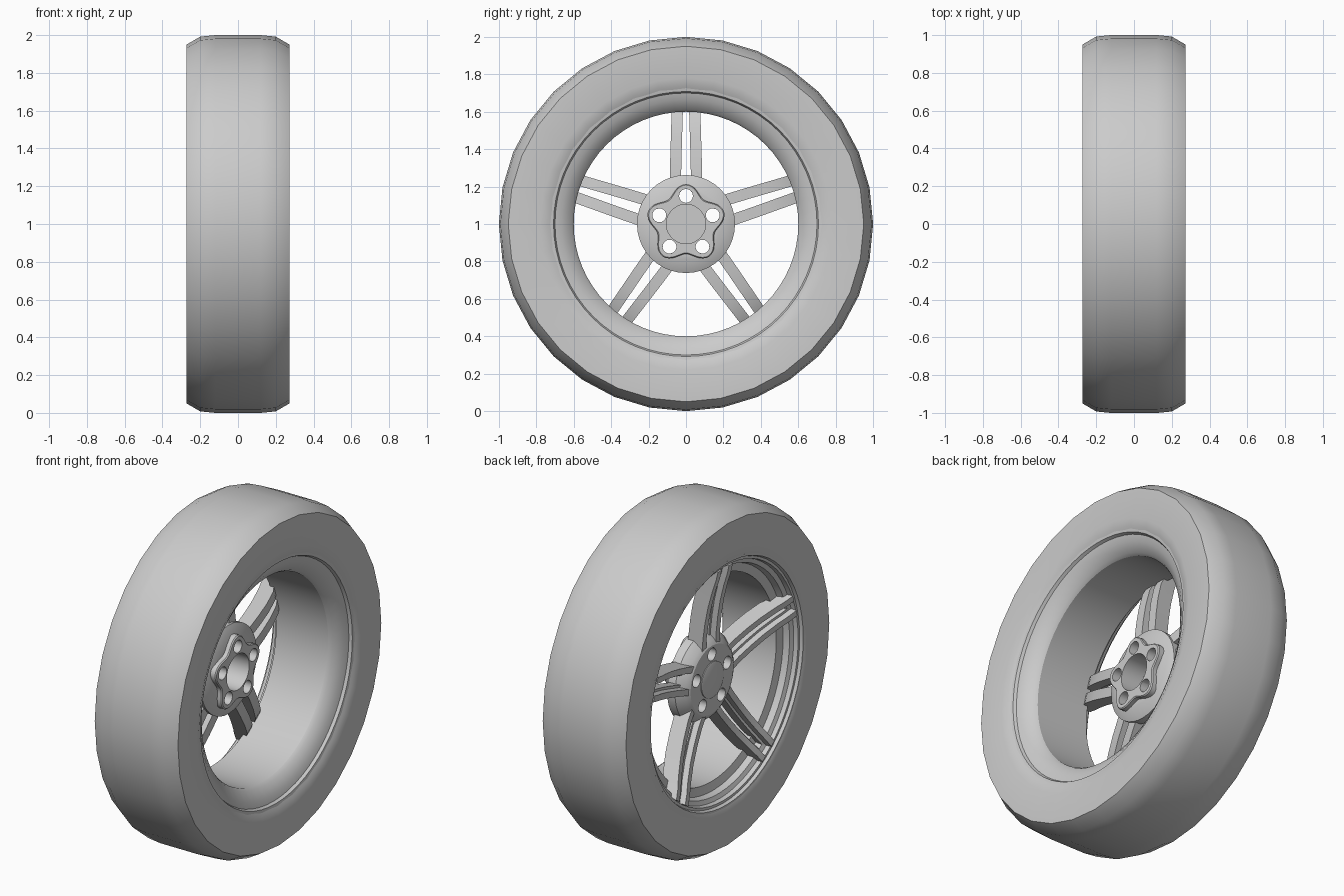
import bpy, bmesh, math
from mathutils import Matrix

if "Cube" in bpy.data.objects:
    bpy.data.objects.remove(bpy.data.objects["Cube"], do_unlink=True)

grey = bpy.data.materials.new("plain grey")
grey.use_nodes = True
grey.diffuse_color = (0.6, 0.6, 0.6, 1)
grey.node_tree.nodes["Principled BSDF"].inputs["Base Color"].default_value = (0.6, 0.6, 0.6, 1)

AXLE = 1.0   # height of the wheel axis
COUNT = 5    # spokes and bolt holes


def finish(name, bm, angle=30):
    """Turn a bmesh built around the x axis into a shaded object at axle height."""
    bmesh.ops.remove_doubles(bm, verts=bm.verts, dist=0.0001)
    bmesh.ops.recalc_face_normals(bm, faces=bm.faces)
    bm.transform(Matrix.Translation((0, 0, AXLE)))
    mesh = bpy.data.meshes.new(name)
    bm.to_mesh(mesh)
    bm.free()
    mesh.materials.append(grey)
    obj = bpy.data.objects.new(name, mesh)
    bpy.context.collection.objects.link(obj)
    shade(obj, angle)
    return obj


def shade(obj, angle):
    bpy.ops.object.select_all(action='DESELECT')
    obj.select_set(True)
    bpy.context.view_layer.objects.active = obj
    bpy.ops.object.shade_smooth_by_angle(angle=math.radians(angle))


def bridge(bm, rings, closed=False):
    """Skin rings of vertices; cap the ends when the strip is open."""
    n = len(rings[0])
    pairs = list(zip(rings, rings[1:]))
    if closed:
        pairs.append((rings[-1], rings[0]))
    for a, b in pairs:
        for i in range(n):
            j = (i + 1) % n
            bm.faces.new((a[i], a[j], b[j], b[i]))
    if not closed:
        bm.faces.new(rings[0])
        bm.faces.new(rings[-1])


def lathe(name, profile, sides, closed=False, angle=30):
    """Revolve (x, radius) points around the wheel axis."""
    bm = bmesh.new()
    turns = [math.tau * i / sides for i in range(sides)]
    rings = [[bm.verts.new((x, r * math.cos(t), r * math.sin(t))) for t in turns]
             for x, r in profile]
    bridge(bm, rings, closed)
    return finish(name, bm, angle)


def cut(target, cutters):
    """Subtract the cutters from the target and discard them."""
    for cutter in cutters:
        mod = target.modifiers.new("cut", 'BOOLEAN')
        mod.operation = 'DIFFERENCE'
        mod.solver = 'EXACT'
        mod.object = cutter
        bpy.ops.object.select_all(action='DESELECT')
        bpy.context.view_layer.objects.active = target
        bpy.ops.object.modifier_apply(modifier=mod.name)
    shade(target, 30)


# Tyre: tread, bevelled shoulders and flat sidewalls
half = [(0.12, 1.0), (0.2, 0.992), (0.272, 0.95), (0.272, 0.78), (0.262, 0.74), (0.25, 0.715)]
tyre = [(-x, r) for x, r in reversed(half)] + half
tyre[0:2] = [(-0.262, 0.715), (-0.27, 0.73)]
lathe("tyre", tyre, 32, closed=True, angle=32)

# Rim: stepped outer lip, straight barrel and flared inner lip
rim = [(-0.24, 0.735), (-0.268, 0.725), (-0.268, 0.712), (-0.25, 0.705), (-0.25, 0.69),
       (-0.225, 0.685), (-0.215, 0.66), (-0.18, 0.65), (-0.17, 0.6), (0.17, 0.6),
       (0.19, 0.612), (0.225, 0.665), (0.235, 0.7), (0.252, 0.708), (0.256, 0.73), (0.22, 0.74)]
lathe("rim", rim, 64, closed=True)

# Hub: tapered body with a back shoulder
hub = lathe("hub", [(-0.17, 0.2), (-0.155, 0.225), (-0.11, 0.26), (-0.06, 0.262), (-0.03, 0.2)], 40)

# Mounting flange: lobed plate on the back of the hub
bm = bmesh.new()
lobes = []
for x in (-0.06, -0.006, 0.0):
    ring = []
    for i in range(80):
        t = math.tau * i / 80
        r = 0.187 + 0.027 * math.cos(COUNT * (t - math.pi / 2)) - (0.006 if x == 0 else 0)
        ring.append(bm.verts.new((x, r * math.cos(t), r * math.sin(t))))
    lobes.append(ring)
bridge(bm, lobes)
flange = finish("mounting_flange", bm)

# Bolt holes right through, centre bore open only at the back
cutters = [lathe("bore_cutter", [(-0.14, 0.105), (0.1, 0.105)], 40)]
for k in range(COUNT):
    t = math.pi / 2 + math.tau * k / COUNT
    hole = lathe("bolt_cutter", [(-0.3, 0.037), (0.1, 0.037)], 20)
    hole.location = (0, 0.15 * math.cos(t), 0.15 * math.sin(t))
    cutters.append(hole)
bpy.context.view_layer.update()
for part in (hub, flange):
    cut(part, cutters)
for cutter in cutters:
    bpy.data.objects.remove(cutter, do_unlink=True)

# Centre cap on the outer face
lathe("centre_cap", [(-0.178, 0.098), (-0.175, 0.105), (-0.16, 0.105)], 40)

# Spokes: five pairs of curved bars, each with a set-back inner ledge
# stations: radius, front x, back x, outer half spread
stations = [(0.17, -0.163, -0.07, 0.088), (0.26, -0.166, -0.075, 0.086),
            (0.36, -0.178, -0.085, 0.084), (0.46, -0.196, -0.1, 0.081),
            (0.56, -0.222, -0.125, 0.078), (0.63, -0.245, -0.165, 0.076),
            (0.685, -0.258, -0.2, 0.075)]
for k in range(COUNT):
    for side, label in ((-1, "a"), (1, "b")):
        bm = bmesh.new()
        rings = []
        for r, front, back, y in stations:
            ledge = front + 0.035
            section = [(front, y - 0.006), (front, y - 0.042), (ledge, y - 0.045),
                       (ledge, y - 0.06), (back, y - 0.06), (back, y)]
            rings.append([bm.verts.new((px, side * py, r)) for px, py in section])
        bridge(bm, rings)
        bm.transform(Matrix.Rotation(math.tau * k / COUNT, 4, 'X'))
        finish(f"spoke_{k + 1}_{label}", bm)
